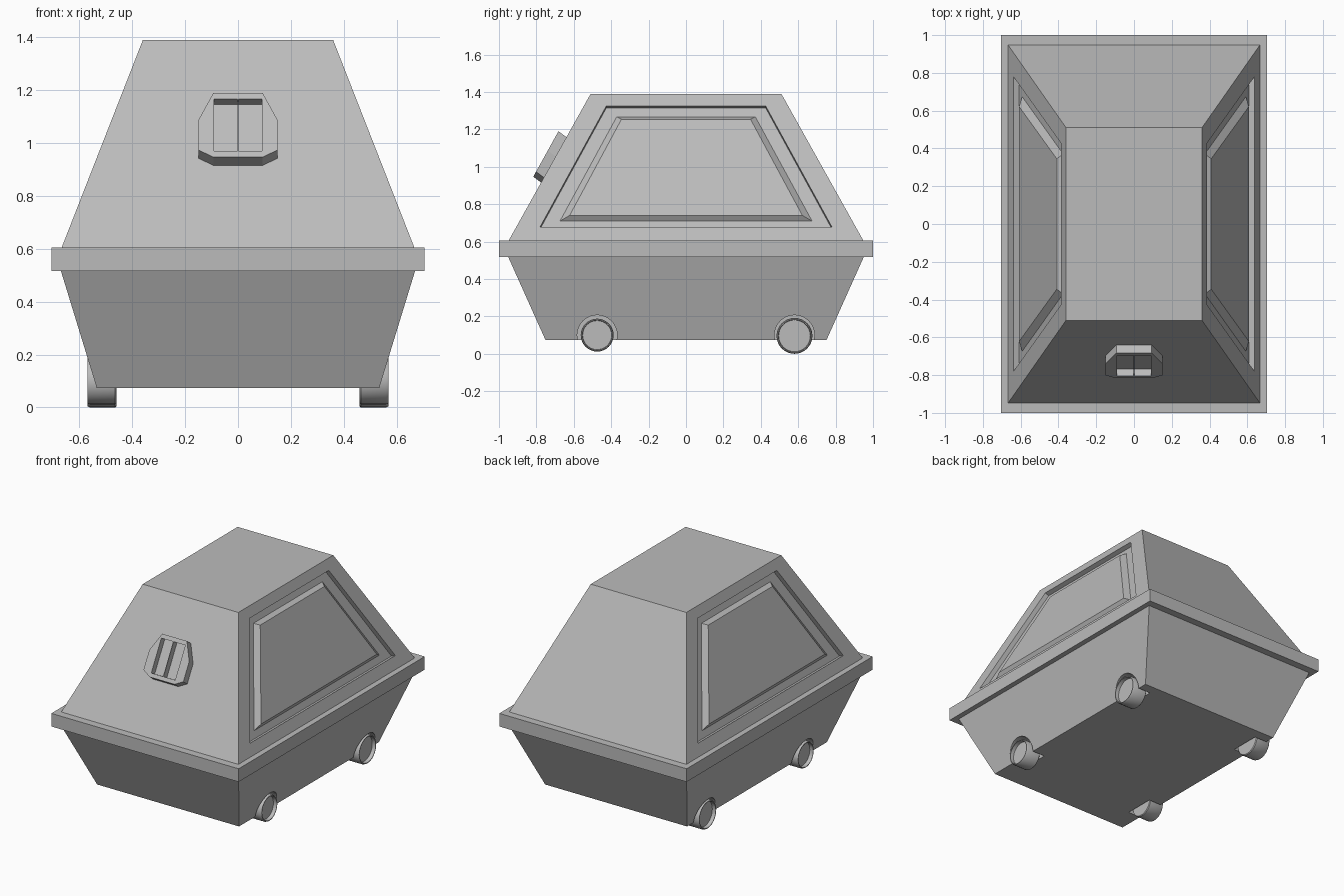
import bpy, bmesh
from math import cos, sin, pi
from mathutils import Vector

if "Cube" in bpy.data.objects:
    bpy.data.objects.remove(bpy.data.objects["Cube"])

grey = bpy.data.materials.new("mid_grey")
grey.diffuse_color = (.5, .5, .5, 1)
grey.use_nodes = True
grey.node_tree.nodes["Principled BSDF"].inputs["Base Color"].default_value = grey.diffuse_color


def loft(name, rings):
    """Closed solid through equal-length vertex rings, capped at both ends."""
    bm = bmesh.new()
    loops = [[bm.verts.new(p) for p in ring] for ring in rings]
    n = len(loops[0])
    for a, b in zip(loops, loops[1:]):
        for i in range(n):
            j = (i + 1) % n
            bm.faces.new((a[i], a[j], b[j], b[i]))
    bm.faces.new(loops[0][::-1])
    bm.faces.new(loops[-1])
    bmesh.ops.recalc_face_normals(bm, faces=bm.faces)
    mesh = bpy.data.meshes.new(name)
    bm.to_mesh(mesh)
    bm.free()
    mesh.materials.append(grey)
    ob = bpy.data.objects.new(name, mesh)
    bpy.context.collection.objects.link(ob)
    return ob


def cut(target, cutter):
    mod = target.modifiers.new("cut", 'BOOLEAN')
    mod.operation = 'DIFFERENCE'
    mod.solver = 'EXACT'
    mod.object = cutter
    cutter.hide_render = True
    bpy.context.view_layer.objects.active = target
    bpy.ops.object.modifier_apply(modifier=mod.name)
    bpy.data.objects.remove(cutter)


def rect(x, y, z):
    return [(-x, -y, z), (x, -y, z), (x, y, z), (-x, y, z)]


# Tapered body shells and the band between them
lower = loft("lower_hull", [rect(.534, .751, .073), rect(.674, .956, .53)])
loft("belt_band", [rect(.705, 1, .517), rect(.705, 1, .606)])
upper = loft("upper_shell", [rect(.671, .954, .595), rect(.36, .51, 1.39)])


# Side recesses (cut square to the slope) with raised bevelled panels
def side_ring(side, y0, z0, y1, z1, out, shift=0):
    pts = [(-y0, z0), (y0, z0), (y1, z1), (-y1, z1)]
    return [(side * (.665 - .3886 * (z - .605) + out), y, z + shift)
            for y, z in pts]


for side, label in ((1, "right"), (-1, "left")):
    edge = (.78, .678, .426, 1.325)
    cut(upper, loft("recess_cutter",
                    [side_ring(side, *edge, -.028, -.011),
                     side_ring(side, *edge, .056, .022)]))
    outer = (.677, .708, .372, 1.268)
    loft(label + "_panel", [side_ring(side, *outer, -.05),
                            side_ring(side, *outer, -.034),
                            side_ring(side, .622, .74, .345, 1.254, -.004)])

# Sensor box on the sloping front, with a square window recess and thin divider
inward = Vector((0, .875, -.485))
skew = Vector((0, .8, -.6))


def front_ring(pts, depth, direction=inward):
    return [Vector((x, -1.006 + .554 * (z - .605), z)) + direction * depth
            for x, z in pts]


half = [(.093, .947), (.15, .974), (.15, 1.087), (.093, 1.19)]
octagon = half + [(-x, z) for x, z in reversed(half)]


def window(w):
    return [(-w, .97), (w, .97), (w, 1.166), (-w, 1.166)]


box = loft("sensor_box", [front_ring(octagon, .08, skew),
                          front_ring(octagon, 0)])
cut(box, loft("window_cutter", [front_ring(window(.09), .042),
                                front_ring(window(.09), -.05)]))
loft("window_divider", [front_ring(window(.002), .045),
                        front_ring(window(.002), 0)])


# Wheels sitting in round wells
def circle(side, x, y, z, r, n=32):
    return [(side * x, y + r * cos(2 * pi * i / n), z + r * sin(2 * pi * i / n))
            for i in range(n)]


wheel_profile = [(.46, .95), (.465, 1), (.56, 1), (.57, .95),
                 (.57, .9), (.545, .88)]
for y, z, r, label in ((-.475, .1, .088, "front"), (.58, .096, .096, "rear")):
    for side, hand in ((1, "right"), (-1, "left")):
        cut(lower, loft("well_cutter", [circle(side, .44, y, .1, .107),
                                        circle(side, .8, y, .1, .107)]))
        wheel = loft(f"{label}_{hand}_wheel",
                     [circle(side, x, y, z, r * k) for x, k in wheel_profile])
        bpy.ops.object.select_all(action='DESELECT')
        wheel.select_set(True)
        bpy.context.view_layer.objects.active = wheel
        bpy.ops.object.shade_smooth_by_angle()
